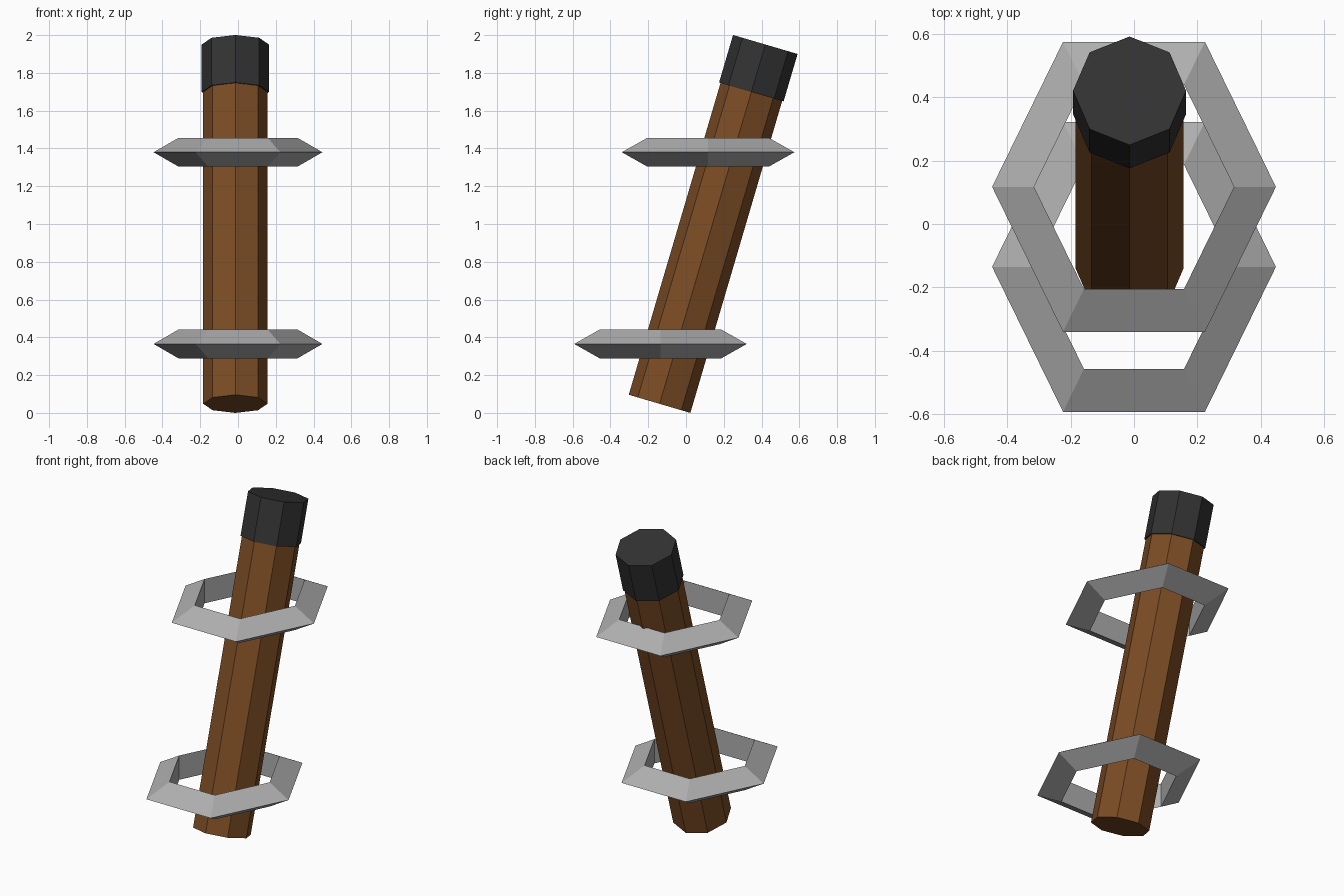
import bpy
from math import radians
from mathutils import Vector, Matrix

cube = bpy.data.objects.get("Cube")
if cube:
    bpy.data.objects.remove(cube, do_unlink=True)


def make_material(name, rgb):
    mat = bpy.data.materials.new(name)
    mat.use_nodes = True
    color = (*rgb, 1.0)
    mat.diffuse_color = color
    bsdf = mat.node_tree.nodes["Principled BSDF"]
    bsdf.inputs["Base Color"].default_value = color
    bsdf.inputs["Roughness"].default_value = 0.8
    return mat


wood = make_material("brown wood", (0.20, 0.073, 0.018))
charcoal = make_material("charred black", (0.032, 0.032, 0.032))
iron = make_material("grey iron", (0.43, 0.43, 0.43))

# Leaning axis shared by the shaft and its head
TILT = radians(-16.4)
BASE = Vector((-0.014, -0.14, 0.048))
AXIS = Matrix.Rotation(TILT, 3, 'X') @ Vector((0, 0, 1))


def octagon_rod(name, start, end, radius, mat):
    """Eight-sided rod between two distances along the leaning axis."""
    bpy.ops.mesh.primitive_cylinder_add(
        vertices=8, radius=radius, depth=end - start,
        location=BASE + AXIS * (start + end) / 2, rotation=(TILT, 0, 0))
    obj = bpy.context.object
    obj.name = name
    obj.data.materials.append(mat)
    return obj


def hex_ring(name, y, z):
    """Level six-sided ring with a triangular section, stretched in depth."""
    bpy.ops.mesh.primitive_torus_add(
        major_segments=6, minor_segments=3,
        major_radius=0.359, minor_radius=0.088, location=(0, y, z))
    obj = bpy.context.object
    obj.name = name
    obj.scale.y = 1.18
    bpy.ops.object.transform_apply(location=False, rotation=False, scale=True)
    obj.data.materials.append(iron)
    return obj


# Torch shaft and burnt head
octagon_rod("shaft", 0, 1.74, 0.17, wood)
octagon_rod("head", 1.721, 1.983, 0.178, charcoal)

# Wall holder rings
hex_ring("lower_ring", -0.135, 0.365)
hex_ring("upper_ring", 0.117, 1.38)
